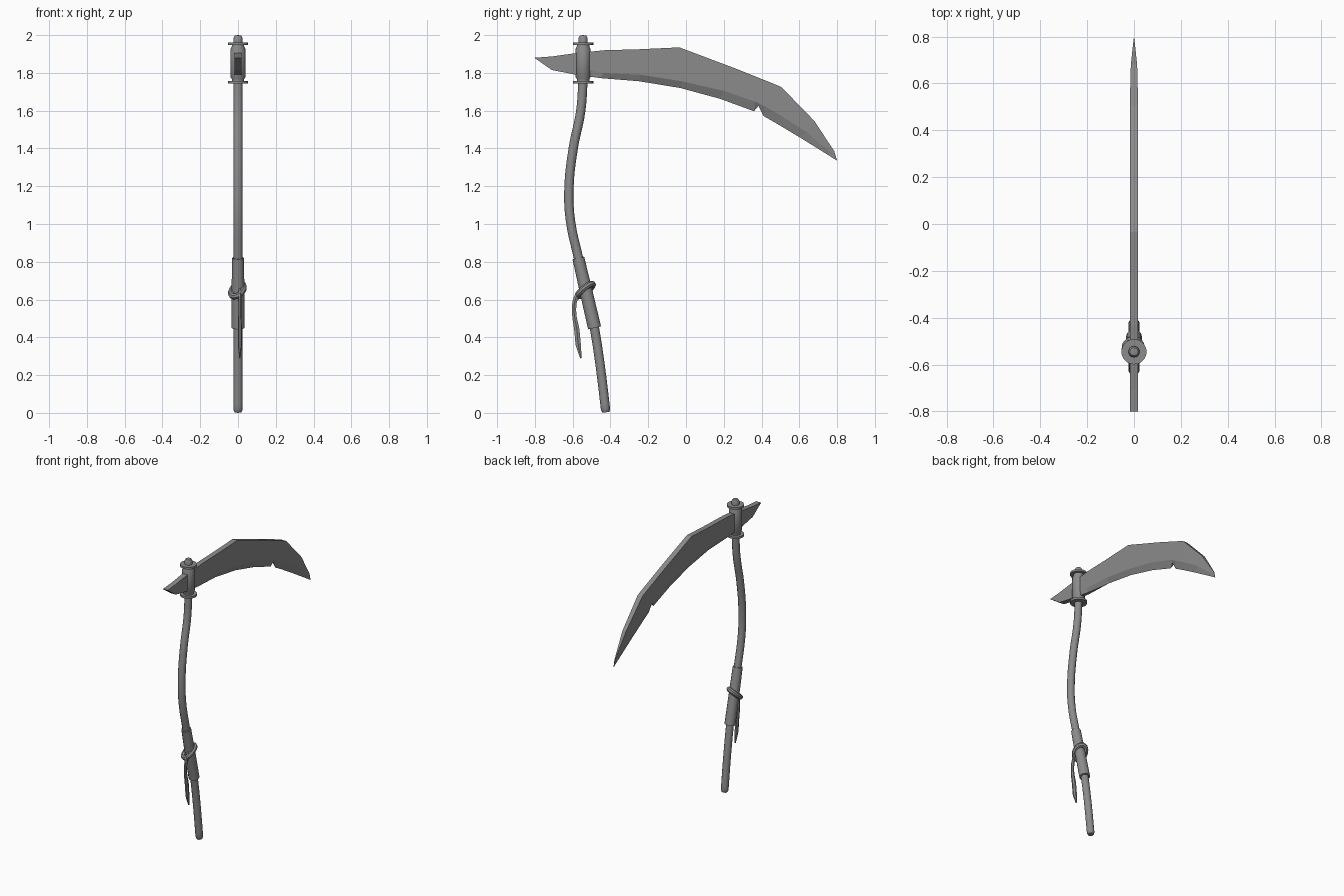
import bpy, bmesh, math

if "Cube" in bpy.data.objects:
    bpy.data.objects.remove(bpy.data.objects["Cube"])

steel = bpy.data.materials.new("dark_grey")
steel.diffuse_color = (.26, .26, .26, 1)
steel.use_nodes = True
steel.node_tree.nodes["Principled BSDF"].inputs["Base Color"].default_value = steel.diffuse_color


def finish(ob, angle=35):
    bpy.ops.object.select_all(action='DESELECT')
    ob.select_set(True)
    bpy.context.view_layer.objects.active = ob
    bpy.ops.object.convert(target='MESH')
    bpy.ops.object.shade_smooth_by_angle(angle=math.radians(angle))
    return ob


def tube(name, pts, depth, radii=None, cyclic=False, res=4, bez=6):
    cu = bpy.data.curves.new(name, 'CURVE')
    cu.dimensions = '3D'
    cu.bevel_depth = depth
    cu.bevel_resolution = res
    cu.resolution_u = bez
    cu.use_fill_caps = True
    cu.materials.append(steel)
    sp = cu.splines.new('BEZIER')
    sp.bezier_points.add(len(pts) - 1)
    sp.use_cyclic_u = cyclic
    for i, (bp, p) in enumerate(zip(sp.bezier_points, pts)):
        bp.co = p
        bp.handle_left_type = bp.handle_right_type = 'AUTO'
        bp.radius = radii[i] if radii else 1
    ob = bpy.data.objects.new(name, cu)
    bpy.context.collection.objects.link(ob)
    return finish(ob)


def mesh_object(name, bm):
    bmesh.ops.remove_doubles(bm, verts=bm.verts[:], dist=1e-4)
    bmesh.ops.recalc_face_normals(bm, faces=bm.faces[:])
    me = bpy.data.meshes.new(name)
    me.materials.append(steel)
    bm.to_mesh(me)
    bm.free()
    ob = bpy.data.objects.new(name, me)
    bpy.context.collection.objects.link(ob)
    return ob


def lathe(name, profile, y, sides=20):
    bm = bmesh.new()
    vs = [bm.verts.new((r, 0, z)) for r, z in profile]
    es = [bm.edges.new(p) for p in zip(vs, vs[1:])]
    bmesh.ops.spin(bm, geom=vs + es, cent=(0, 0, 0), axis=(0, 0, 1),
                   angle=2 * math.pi, steps=sides)
    ob = mesh_object(name, bm)
    ob.location.y = y
    return finish(ob)


# curved handle with a rounded foot
tube("handle", [(0, y, z) for y, z in (
    (-.424, .003), (-.426, .018), (-.483, .44), (-.525, .625), (-.567, .81),
    (-.612, 1.02), (-.62, 1.18), (-.597, 1.4), (-.557, 1.6), (-.545, 1.76))],
    .0245, [.75] + [1] * 9)

# wrapped grip
tube("grip", [(0, -.484, .45), (0, -.527, .635), (0, -.57, .82)], .034, (1.03, 1, .93))

# head socket with two flanges and a rounded cap
lathe("socket", [(0, 1.743), (.054, 1.743), (.054, 1.757), (.033, 1.757),
                 (.033, 1.768), (.04, 1.778), (.04, 1.925), (.033, 1.94),
                 (.033, 1.948), (.054, 1.948), (.054, 1.962), (.024, 1.962),
                 (.024, 1.985), (.017, 1.997), (0, 2.0)], -.545)

# blade stations: spine, bevel line, cutting edge (y, z), half thickness, edge half thickness
T = .018
stations = [
    ((-.80, 1.88), (-.80, 1.88), (-.80, 1.878), T, T),
    ((-.71, 1.887), (-.71, 1.85), (-.71, 1.815), T, T),
    ((-.58, 1.905), (-.58, 1.83), (-.58, 1.79), T, T),
    ((-.43, 1.92), (-.44, 1.80), (-.45, 1.772), T, .01),
    ((-.25, 1.925), (-.24, 1.79), (-.25, 1.756), T, 0),
    ((-.035, 1.935), (-.02, 1.755), (-.03, 1.72), T, 0),
    ((.26, 1.824), (.20, 1.705), (.18, 1.663), T, 0),
    ((.41, 1.764), (.365, 1.648), (.36, 1.597), T, 0),
    ((.43, 1.756), (.39, 1.636), (.383, 1.625), T, .005),
    ((.45, 1.748), (.42, 1.622), (.41, 1.572), T, 0),
    ((.505, 1.725), (.50, 1.575), (.48, 1.532), T, 0),
    ((.68, 1.545), (.64, 1.485), (.60, 1.46), .0135, 0),
    ((.785, 1.385), (.77, 1.375), (.745, 1.37), .002, 0),
    ((.80, 1.335), (.80, 1.335), (.80, 1.335), 0, 0)]
bm = bmesh.new()
rings = []
for s, m, e, t, te in stations:
    rings.append([bm.verts.new((x, *p)) for x, p in (
        (t, s), (t, m), (te, e), (-te, e), (-t, m), (-t, s))])
for a, b in zip(rings, rings[1:]):
    for i in range(6):
        j = (i + 1) % 6
        bm.faces.new((a[i], a[j], b[j], b[i]))
bm.faces.new(rings[0])
bm.faces.new(rings[-1])
bmesh.ops.dissolve_degenerate(bm, dist=1e-4, edges=bm.edges[:])
mesh_object("blade", bm)

# tied strap: one slanted loop around the grip
pts = []
for i in range(8):
    a = i * math.pi / 4
    x, y = .033 * math.cos(a), .04 * math.sin(a)
    pts.append((x - .003, -.533 + y, .65 + .45 * x + .75 * y))
tube("strap_loop", pts, .0165, cyclic=True, res=2, bez=3)

# hanging strap end, flattened sideways
tail = tube("strap_end", [(0, y, z) for y, z in (
    (-.55, .66), (-.583, .61), (-.592, .53), (-.578, .44), (-.57, .36), (-.556, .29))],
    .017, (.8, .8, .75, .95, .95, .3), res=1, bez=4)
tail.scale.x = .65
tail.location.x = .01
